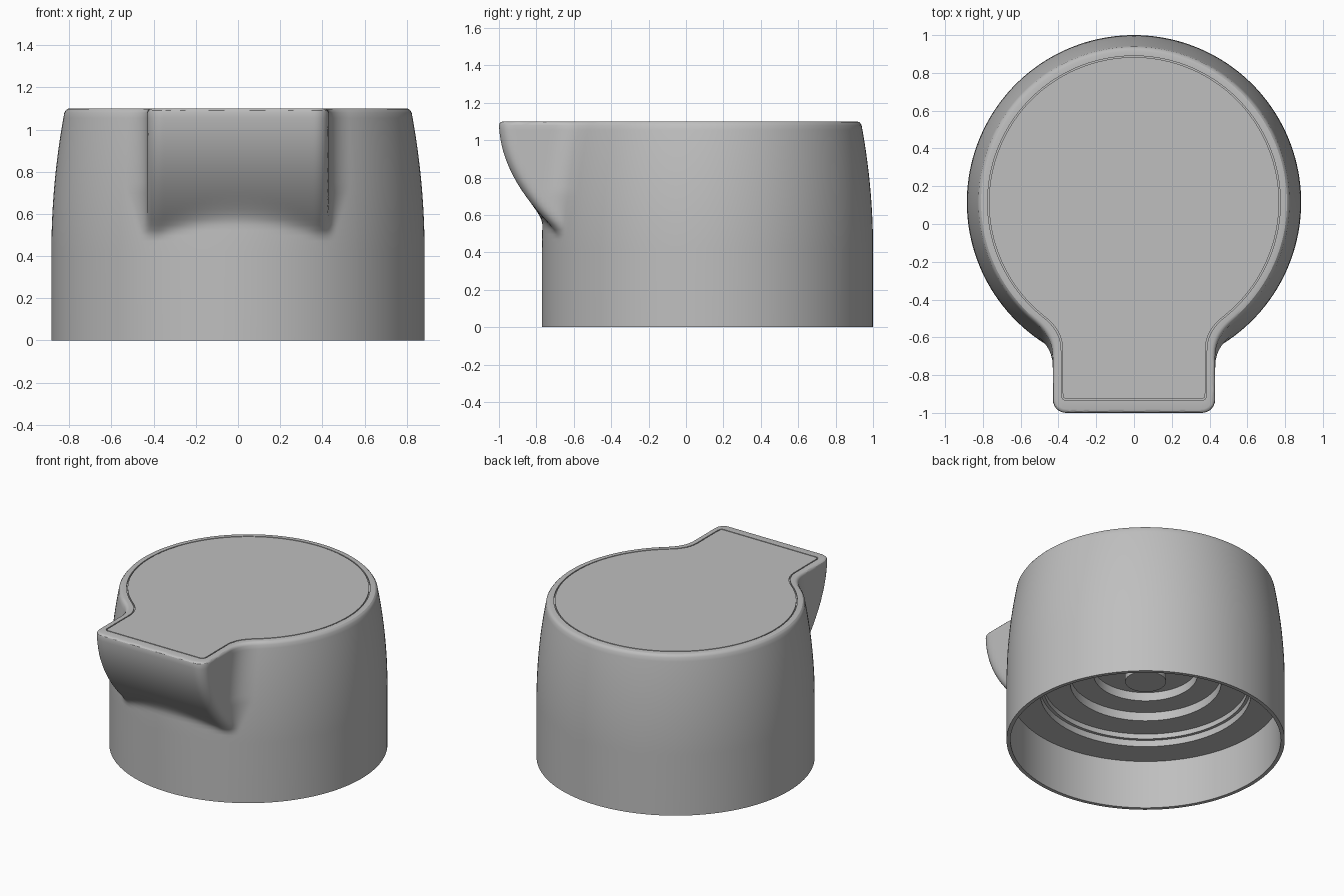
import bpy, bmesh, math

cube = bpy.data.objects.get("Cube")
if cube:
    bpy.data.objects.remove(cube, do_unlink=True)

HEIGHT = 1.1
CENTRE_Y = 0.115
SPOUT_HALF = 0.43
CORNER = 0.07
SEAM = 0.42

plastic = bpy.data.materials.new("light grey plastic")
plastic.use_nodes = True
GREY = (0.52, 0.52, 0.52, 1)
plastic.diffuse_color = GREY
plastic.node_tree.nodes["Principled BSDF"].inputs["Base Color"].default_value = GREY

# Ray angles measured from the front, denser across the spout
FRONT = math.radians(40)
angles = [-FRONT + 2 * FRONT * i / 120 for i in range(120)]
angles += [FRONT + (2 * math.pi - 2 * FRONT) * i / 120 for i in range(120)]


def outline_distance(x, y, z, front_trim):
    """Signed distance to the round body blended with the spout at height z."""
    t = max(0, z - SEAM) / (HEIGHT - SEAM)
    body = math.hypot(x, y - CENTRE_Y) - (0.885 - 0.065 * t * t)
    front = -1 + 0.9 * (HEIGHT - z) ** 2 + front_trim
    back = 0.1
    px = abs(x) - SPOUT_HALF + CORNER
    py = abs(y - (front + back) / 2) - (back - front) / 2 + CORNER
    spout = math.hypot(max(px, 0), max(py, 0)) + min(max(px, py), 0) - CORNER
    blend = 0.1 * min(1, max(0.001, (z - SEAM) / 0.3))
    h = max(blend - abs(body - spout), 0) / blend
    return min(body, spout) - h * h * blend / 4


def outline(z, inset=0, trim=0, level=None):
    """Ring of points on the outer outline, pulled in by inset."""
    ring = []
    for a in angles:
        dx, dy = math.sin(a), -math.cos(a)
        low, high = 0.3, 1.4
        for _ in range(26):
            mid = (low + high) / 2
            if outline_distance(dx * mid, CENTRE_Y + dy * mid, z, trim) + inset < 0:
                low = mid
            else:
                high = mid
        ring.append((dx * low, CENTRE_Y + dy * low, z if level is None else level))
    return ring


def circle(radius, z):
    return [(math.sin(a) * radius, CENTRE_Y - math.cos(a) * radius, z) for a in angles]


def loft(name, rings):
    """Skin a stack of rings and close both ends."""
    bm = bmesh.new()
    loops = [[bm.verts.new(p) for p in ring] for ring in rings]
    n = len(angles)
    for a, b in zip(loops, loops[1:]):
        for i in range(n):
            j = (i + 1) % n
            bm.faces.new((a[i], a[j], b[j], b[i]))
    bm.faces.new(loops[0][::-1])
    bm.faces.new(loops[-1])
    bmesh.ops.recalc_face_normals(bm, faces=bm.faces[:])
    mesh = bpy.data.meshes.new(name)
    bm.to_mesh(mesh)
    bm.free()
    mesh.materials.append(plastic)
    obj = bpy.data.objects.new(name, mesh)
    bpy.context.collection.objects.link(obj)
    bpy.ops.object.select_all(action='DESELECT')
    obj.select_set(True)
    bpy.context.view_layer.objects.active = obj
    bpy.ops.object.shade_smooth_by_angle(angle=math.radians(30))
    return obj


# Hollow underside: hanging centre post, then stepped rings down to the wall
steps = [(0.13, 0.43), (0.13, 0.54), (0.33, 0.54), (0.33, 0.48), (0.48, 0.48),
         (0.48, 0.42), (0.65, 0.42), (0.65, 0.385), (0.67, 0.385), (0.67, 0.34),
         (0.86, 0.34), (0.86, 0)]
rings = [circle(r, z) for r, z in steps]

# Outer wall, swelling into the spout above the seam
rings += [circle(0.885, 0), circle(0.885, SEAM)]
WALL_STEPS = 26
TOP_EDGE = HEIGHT - 0.02
rings += [outline(SEAM + (TOP_EDGE - SEAM) * i / WALL_STEPS) for i in range(1, WALL_STEPS + 1)]

# Rounded rim and the recess that holds the top panel
for angle in (30, 60, 90):
    a = math.radians(angle)
    rings.append(outline(HEIGHT, 0.02 * (1 - math.cos(a)), 0,
                         TOP_EDGE + 0.02 * math.sin(a)))
rings.append(outline(HEIGHT, 0.045, 0.022))
rings.append(outline(HEIGHT, 0.045, 0.022, HEIGHT - 0.012))
loft("cap_body", rings)

# Flush panel set inside the rim with a hairline gap
loft("top_panel", [outline(HEIGHT, 0.052, 0.022, HEIGHT - 0.011),
                   outline(HEIGHT, 0.052, 0.022)])
